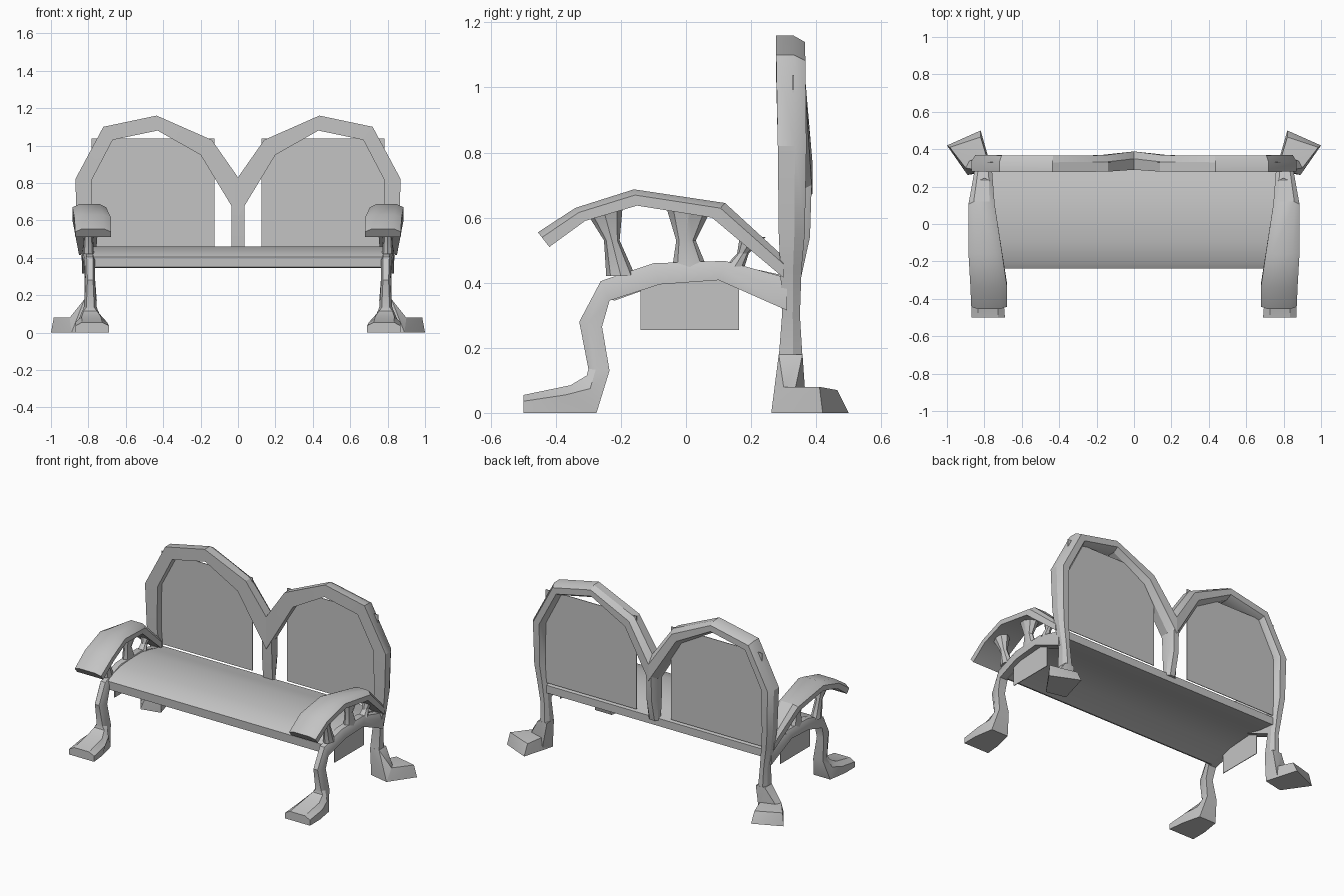
import bpy, bmesh, math

cube = bpy.data.objects.get("Cube")
if cube:
    bpy.data.objects.remove(cube)

# One plain metal grey
GREY = (0.55, 0.55, 0.55, 1)
mat = bpy.data.materials.new("grey_metal")
mat.use_nodes = True
mat.diffuse_color = GREY
mat.node_tree.nodes["Principled BSDF"].inputs["Base Color"].default_value = GREY


def finish(name, bm, sign=1):
    """Mirror if needed, fix normals and shade smooth with sharp edges."""
    for v in bm.verts:
        v.co.x *= sign
    bmesh.ops.recalc_face_normals(bm, faces=bm.faces)
    mesh = bpy.data.meshes.new(name)
    bm.to_mesh(mesh)
    bm.free()
    mesh.materials.append(mat)
    mesh.shade_smooth()
    mesh.set_sharp_from_angle(angle=math.radians(30))
    bpy.context.collection.objects.link(bpy.data.objects.new(name, mesh))


def loft(name, rings, sign=1):
    """Skin a list of equal rings and cap both ends."""
    bm = bmesh.new()
    loops = [[bm.verts.new(p) for p in ring] for ring in rings]
    n = len(loops[0])
    for a, b in zip(loops, loops[1:]):
        for i in range(n):
            j = (i + 1) % n
            bm.faces.new((a[i], a[j], b[j], b[i]))
    bm.faces.new(loops[0])
    bm.faces.new(loops[-1])
    finish(name, bm, sign)


def hull(name, points, sign=1):
    bm = bmesh.new()
    for p in points:
        bm.verts.new(p)
    res = bmesh.ops.convex_hull(bm, input=bm.verts)
    junk = {v for v in res["geom_interior"] + res["geom_unused"]
            if isinstance(v, bmesh.types.BMVert)}
    bmesh.ops.delete(bm, geom=list(junk), context="VERTS")
    finish(name, bm, sign)


def box(name, lo, hi, sign=1):
    hull(name, [(x, y, z) for x in (lo[0], hi[0])
                for y in (lo[1], hi[1]) for z in (lo[2], hi[2])], sign)


def mix(a, b, t):
    return a + (b - a) * t


# Cross-sections: t runs from the first edge to the second, s across the depth
FLAT_FRONT = [(0, 0), (1, 0), (1, .6), (.75, 1), (.25, 1), (0, .6)]
ROUND_TOP = [(0, .2), (0, .8), (.35, 1), (1, 1), (1, 0), (.35, 0)]


def frame_rings(stations):
    """Stations: outer (x, z), inner (x, z), front y, back y."""
    return [[(mix(o[0], i[0], t), mix(y0, y1, s), mix(o[1], i[1], t))
             for t, s in FLAT_FRONT] for o, i, y0, y1 in stations]


def side_rings(stations):
    """Stations: upper (y, z), lower (y, z), inner x, outer x."""
    return [[(mix(x0, x1, s), mix(u[0], l[0], t), mix(u[1], l[1], t))
             for t, s in ROUND_TOP] for u, l, x0, x1 in stations]


back_frame = frame_rings([
    ((.82, .17), (.755, .17), .285, .358),
    ((.82, .30), (.765, .30), .295, .350),
    ((.845, .44), (.775, .44), .290, .355),
    ((.86, .55), (.785, .55), .285, .365),
    ((.87, .82), (.78, .82), .282, .370),
    ((.72, 1.10), (.67, 1.03), .277, .367),
    ((.435, 1.16), (.43, 1.08), .277, .365),
    ((.14, 1.03), (.20, .95), .280, .368),
    ((0, .83), (0, .62), .290, .388)])

rail_and_leg = side_rings([
    ((-.50, .055), (-.50, 0), .69, .87),
    ((-.355, .085), (-.40, 0), .70, .87),
    ((-.305, .115), (-.275, 0), .73, .85),
    ((-.300, .135), (-.235, .13), .755, .825),
    ((-.328, .28), (-.258, .265), .765, .815),
    ((-.262, .405), (-.235, .345), .765, .82),
    ((-.10, .46), (-.08, .395), .765, .83),
    ((.12, .467), (.10, .408), .765, .835),
    ((.31, .415), (.31, .315), .77, .835)])

armrest = side_rings([
    ((-.455, .555), (-.42, .51), .68, .87),
    ((-.34, .63), (-.31, .59), .68, .875),
    ((-.16, .687), (-.15, .637), .705, .885),
    ((.12, .645), (.08, .60), .745, .885),
    ((.30, .48), (.30, .415), .76, .85)])

# Spindles: (y, z, half depth, half width) from armrest down to rail
spindles = [
    [(-.255, .63, .06, .05), (-.228, .53, .024, .022), (-.20, .42, .045, .03)],
    [(.01, .63, .07, .05), (0, .53, .03, .022), (.012, .44, .055, .03)],
    [(.205, .54, .04, .04), (.175, .49, .018, .02), (.15, .45, .03, .03)]]


def spindle_rings(levels):
    ring = [math.tau * k / 8 for k in range(8)]
    return [[(.80 + w * math.cos(a), y + d * math.sin(a), z) for a in ring]
            for y, z, d, w in levels]


# Rear foot corners, turned outward
ankle = [(x, y, .18) for x in (.755, .82) for y in (.285, .358)]
instep = [(.79, .365, .08), (.90, .30, .08)]
heel = [(.76, .29, 0), (.89, .262, 0)]
toe = [(.82, .465, .07), (.985, .41, .08), (.82, .50, 0), (1, .42, 0)]
sole_mid = [(.785, .365, 0), (.93, .32, 0)]

for side, sign in (("left", 1), ("right", -1)):
    loft(side + "_back_frame", back_frame, sign)
    loft(side + "_front_leg_and_rail", rail_and_leg, sign)
    loft(side + "_armrest", armrest, sign)
    for k, levels in enumerate(spindles):
        loft(f"{side}_spindle_{k + 1}", spindle_rings(levels), sign)
    hull(side + "_rear_ankle", ankle + instep + heel + sole_mid, sign)
    hull(side + "_rear_toe", instep + heel + toe, sign)
    box(side + "_back_panel", (.125, .328, .43), (.782, .332, 1.038), sign)
    box(side + "_side_plate", (.793, -.14, .255), (.797, .163, .43), sign)

# Centre post between the two arches
loft("centre_post", frame_rings([
    ((-.035, .40), (.035, .40), .31, .35),
    ((-.035, .54), (.035, .54), .30, .381),
    ((-.035, .70), (.035, .70), .295, .386)]))

# Arched seat sheet
seat_profile = [
    (-.235, .35), (-.238, .405), (-.20, .428), (-.10, .453), (0, .460),
    (.12, .460), (.22, .440), (.335, .415),
    (.335, .365), (.22, .375), (.10, .405), (-.08, .395), (-.22, .345)]
loft("seat", [[(x, y, z) for y, z in seat_profile] for x in (-.775, .775)])
